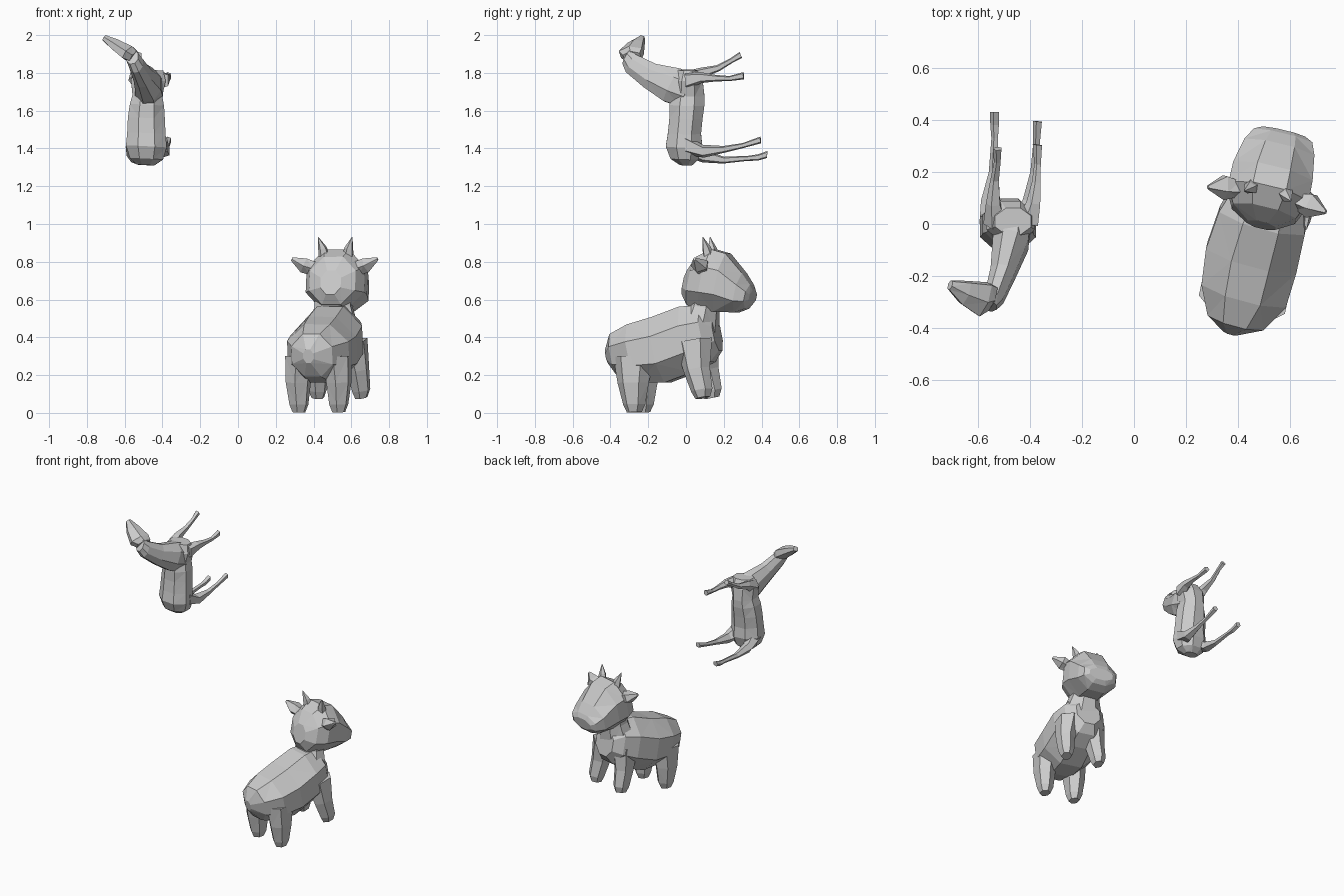
import bpy, bmesh, math
from mathutils import Vector, Matrix

IDENT = Matrix.Identity(4)


def loft(name, sections, sides=8, side=(1, 0, 0), mat=IDENT, turn=0.5):
    """Low-poly skin through rings (x, y, z, radius along side, radius across)."""
    axis = (Vector(sections[-1][:3]) - Vector(sections[0][:3])).normalized()
    u = Vector(side)
    u = (u - axis * u.dot(axis)).normalized()
    v = axis.cross(u)
    bm = bmesh.new()
    rings = []
    for x, y, z, a, b in sections:
        ring = []
        for i in range(sides):
            t = 2 * math.pi * (i + turn) / sides
            ring.append(bm.verts.new(mat @ (Vector((x, y, z)) + u * a * math.cos(t) + v * b * math.sin(t))))
        rings.append(ring)
    for r0, r1 in zip(rings, rings[1:]):
        for i in range(sides):
            j = (i + 1) % sides
            bm.faces.new((r0[i], r0[j], r1[j], r1[i]))
    bm.faces.new(rings[0][::-1])
    bm.faces.new(rings[-1])
    bmesh.ops.triangulate(bm, faces=bm.faces[:])
    bmesh.ops.recalc_face_normals(bm, faces=bm.faces[:])
    me = bpy.data.meshes.new(name)
    bm.to_mesh(me)
    bm.free()
    ob = bpy.data.objects.new(name, me)
    bpy.context.collection.objects.link(ob)
    return ob


# ---- Calf: built facing local +y, then turned a little towards +x ----
calf = Matrix.Translation((0.46, -0.10, 0)) @ Matrix.Rotation(math.radians(-12), 4, 'Z')

loft("calf_body", [
    (-.02, -.33, .30, .03, .04), (-.01, -.28, .305, .12, .125),
    (0, -.17, .315, .182, .17), (0, -.03, .335, .195, .192),
    (.01, .12, .39, .185, .192), (.015, .22, .42, .15, .165),
    (.015, .275, .42, .09, .10)], mat=calf)
loft("calf_neck", [
    (.01, .17, .42, .15, .11), (.005, .20, .56, .105, .085),
    (.005, .21, .66, .10, .09)], mat=calf)

# Head with broad muzzle
loft("calf_head", [
    (.01, .10, .69, .06, .07), (.01, .145, .70, .135, .14),
    (.01, .22, .705, .172, .178), (.01, .30, .69, .17, .17),
    (.015, .40, .635, .15, .115), (.02, .45, .615, .125, .07),
    (.02, .468, .612, .09, .04)], mat=calf)

# Legs, ears and horns in pairs
for s, tag in ((-1, "left"), (1, "right")):
    loft("calf_rear_leg_" + tag, [
        (s * .10, -.16, .30, .08, .11), (s * .11, -.16, .16, .068, .085),
        (s * .108, -.155, .045, .052, .06), (s * .108, -.155, .003, .035, .04)],
        sides=6, mat=calf)
    loft("calf_front_leg_" + tag, [
        (.025 + s * .09, .17, .38, .08, .10), (.03 + s * .11, .19, .23, .06, .072),
        (.032 + s * .118, .22, .12, .05, .058), (.032 + s * .118, .225, .08, .034, .04)],
        sides=6, mat=calf)
    loft("calf_ear_" + tag, [
        (.01 + s * .12, .22, .765, .035, .04), (.01 + s * .17, .215, .782, .052, .042),
        (.01 + s * .232, .20, .815, .008, .01)],
        sides=5, side=(0, 1, 0), mat=calf)
    loft("calf_horn_" + tag, [
        (.01 + s * .065, .24, .83, .032, .032), (.01 + s * .072, .23, .872, .024, .024),
        (.01 + s * .092, .215, .93, .002, .002)], sides=5, mat=calf)

# ---- Horse: reared upright, legs pointing towards +y ----
loft("horse_body", [
    (-.49, 0, 1.312, .05, .035), (-.485, -.008, 1.345, .095, .08),
    (-.485, -.01, 1.41, .117, .105), (-.485, -.008, 1.48, .11, .095),
    (-.485, 0, 1.56, .106, .095), (-.482, .005, 1.63, .098, .10),
    (-.48, .01, 1.68, .085, .095), (-.475, .01, 1.76, .10, .085),
    (-.465, .01, 1.815, .075, .055)])
loft("horse_neck", [
    (-.475, .02, 1.70, .085, .10), (-.475, -.07, 1.735, .075, .105),
    (-.505, -.19, 1.785, .052, .075), (-.54, -.29, 1.85, .04, .058),
    (-.56, -.315, 1.885, .035, .045)])
loft("horse_head", [
    (-.55, -.285, 1.885, .055, .035), (-.58, -.29, 1.905, .075, .042),
    (-.65, -.265, 1.95, .052, .032), (-.708, -.235, 1.985, .02, .017)],
    sides=6, side=(.53, .85, 0))


def horse_leg(name, path):
    loft(name, [(x, y, z, r, r) for x, y, z, r in path], sides=5)


horse_leg("horse_rear_leg_left", [
    (-.54, 0, 1.41, .055), (-.553, .09, 1.36, .036), (-.54, .20, 1.338, .019),
    (-.535, .33, 1.348, .014), (-.535, .38, 1.352, .018), (-.535, .43, 1.368, .02)])
horse_leg("horse_rear_leg_right", [
    (-.42, 0, 1.42, .055), (-.392, .09, 1.385, .036), (-.38, .20, 1.395, .019),
    (-.375, .30, 1.415, .014), (-.37, .395, 1.445, .019)])
horse_leg("horse_front_leg_left", [
    (-.53, 0, 1.76, .05), (-.54, .08, 1.80, .03), (-.535, .17, 1.825, .018),
    (-.525, .24, 1.865, .014), (-.525, .29, 1.895, .018)])
horse_leg("horse_front_leg_right", [
    (-.41, 0, 1.76, .05), (-.385, .08, 1.775, .03), (-.375, .16, 1.772, .018),
    (-.37, .23, 1.77, .014), (-.37, .305, 1.785, .02)])
